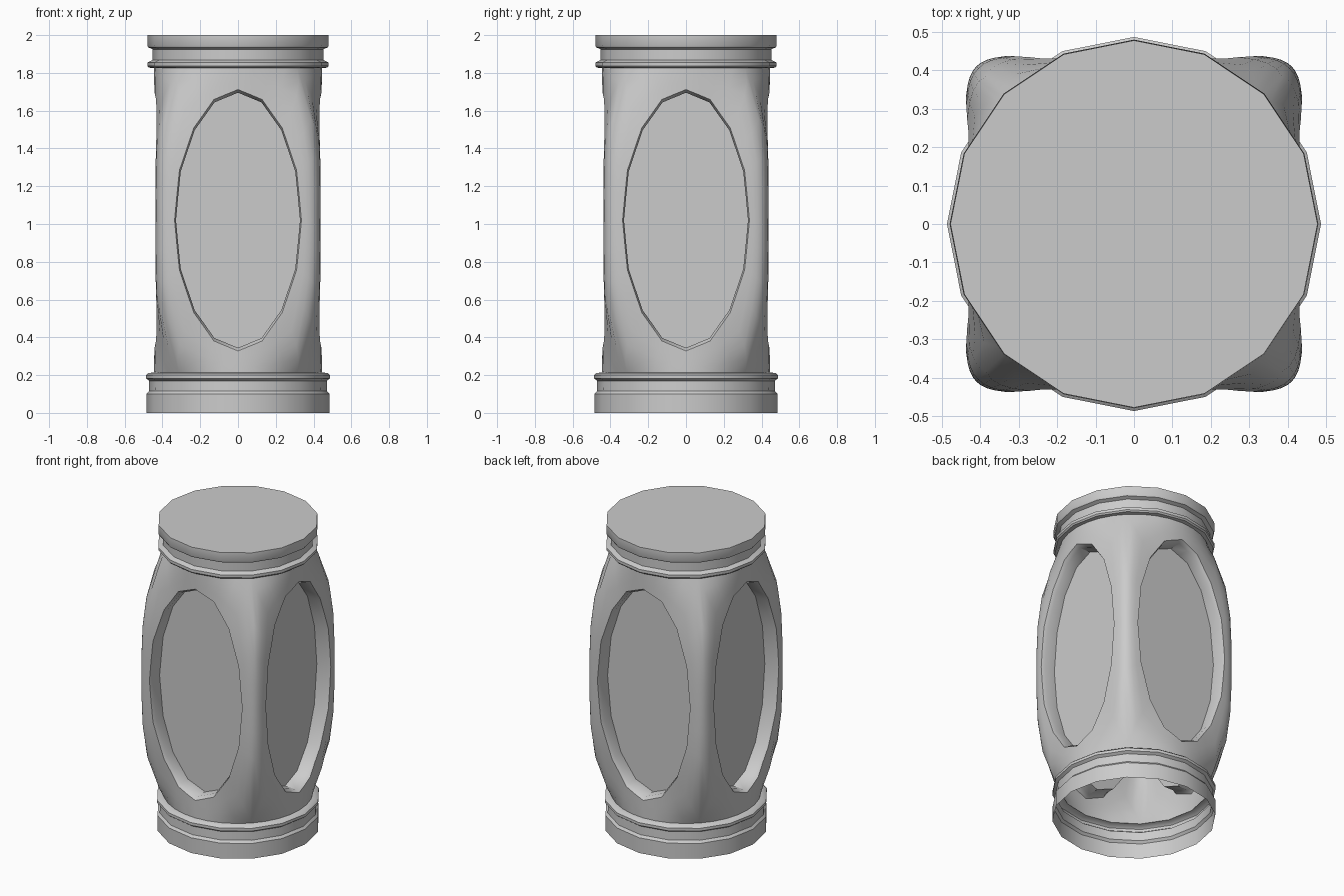
import bpy, bmesh, math
from mathutils import Vector, Matrix

if "Cube" in bpy.data.objects:
    bpy.data.objects.remove(bpy.data.objects["Cube"])

HALF = 0.44            # half width of the body
ZC, ZH = 1.02, 0.805   # body centre and half height
EW, EH = 0.33, 0.675   # oval window half sizes
PANEL = 0.34           # distance of the sunk panels from the axis
SPOKES = 32


def finish(bm, name, angle=35):
    bmesh.ops.remove_doubles(bm, verts=bm.verts, dist=1e-4)
    me = bpy.data.meshes.new(name)
    bm.to_mesh(me)
    bm.free()
    ob = bpy.data.objects.new(name, me)
    bpy.context.collection.objects.link(ob)
    bpy.ops.object.select_all(action='DESELECT')
    ob.select_set(True)
    bpy.context.view_layer.objects.active = ob
    bpy.ops.object.shade_smooth_by_angle(angle=math.radians(angle))
    return ob


def surface(u, z, inset=0.0):
    """Point on the front quarter: round at the ends, rounded square in the middle."""
    s = min(1, abs(z - ZC) / ZH)
    k = 1 - s ** 3.3
    phi = math.atan2(u, HALF)
    n = 10
    sq = HALF / (abs(math.sin(phi)) ** n + abs(math.cos(phi)) ** n) ** (1 / n)
    r = (1 - k) * 0.445 + k * sq
    return Vector((r * math.sin(phi), -r * math.cos(phi) + inset, z))


def oval(i, scale=1.0):
    """16-sided oval, with edge midpoints for the odd spokes."""
    def pt(j):
        a = 2 * math.pi * j / SPOKES
        return Vector((EW * math.cos(a), EH * math.sin(a)))
    p = pt(i) if i % 2 == 0 else (pt(i - 1) + pt(i + 1)) / 2
    return p * scale


def border(i):
    a = 2 * math.pi * i / SPOKES
    c, s = math.cos(a), math.sin(a)
    m = max(abs(c), abs(s))
    # spread side points by angle at the top and bottom, evenly along the sides
    return Vector((HALF * c / m, ZH * s / m))


def bridge(bm, a, b):
    for i in range(len(a)):
        j = (i + 1) % len(a)
        bm.faces.new((a[i], a[j], b[j], b[i]))


# Body: four quarters, each with a sunk oval panel
bm = bmesh.new()
for q in range(4):
    rot = Matrix.Rotation(q * math.pi / 2, 3, 'Z')
    loops = []
    pts = [oval(i) for i in range(SPOKES)]
    loops.append([Vector((p.x, -PANEL, ZC + p.y)) for p in pts])
    loops.append([surface(p.x, ZC + p.y, 0.025) for p in pts])
    for t in (0.0, 0.3, 0.55, 0.78, 1.0):
        ring = []
        for i in range(SPOKES):
            p = oval(i, 1.025).lerp(border(i), t)
            ring.append(surface(p.x, ZC + p.y))
        loops.append(ring)
    rows = [[bm.verts.new(rot @ co) for co in ring] for ring in loops]
    bm.faces.new(rows[0])
    for a, b in zip(rows, rows[1:]):
        bridge(bm, b, a)
bmesh.ops.recalc_face_normals(bm, faces=bm.faces)
finish(bm, "body", 40)


def lathe(name, profile, cap=False, sides=16):
    bm = bmesh.new()
    rows = []
    for r, z in profile:
        rows.append([bm.verts.new((r * math.cos(2 * math.pi * i / sides),
                                   r * math.sin(2 * math.pi * i / sides), z))
                     for i in range(sides)])
    for a, b in zip(rows, rows[1:]):
        bridge(bm, a, b)
    if cap:
        bm.faces.new(rows[-1])
    return finish(bm, name)


# Open base collar
lathe("base_collar", [(0.485, 0), (0.485, 0.10), (0.472, 0.115), (0.47, 0.17),
                      (0.487, 0.182), (0.487, 0.2), (0.475, 0.21), (0.445, 0.215)])

# Top collar with bead, groove and closed lid
lathe("top_collar", [(0.445, 1.825), (0.472, 1.828), (0.48, 1.837), (0.48, 1.855),
                     (0.452, 1.868), (0.452, 1.925), (0.475, 1.935),
                     (0.48, 1.945), (0.478, 2.0)], cap=True)
